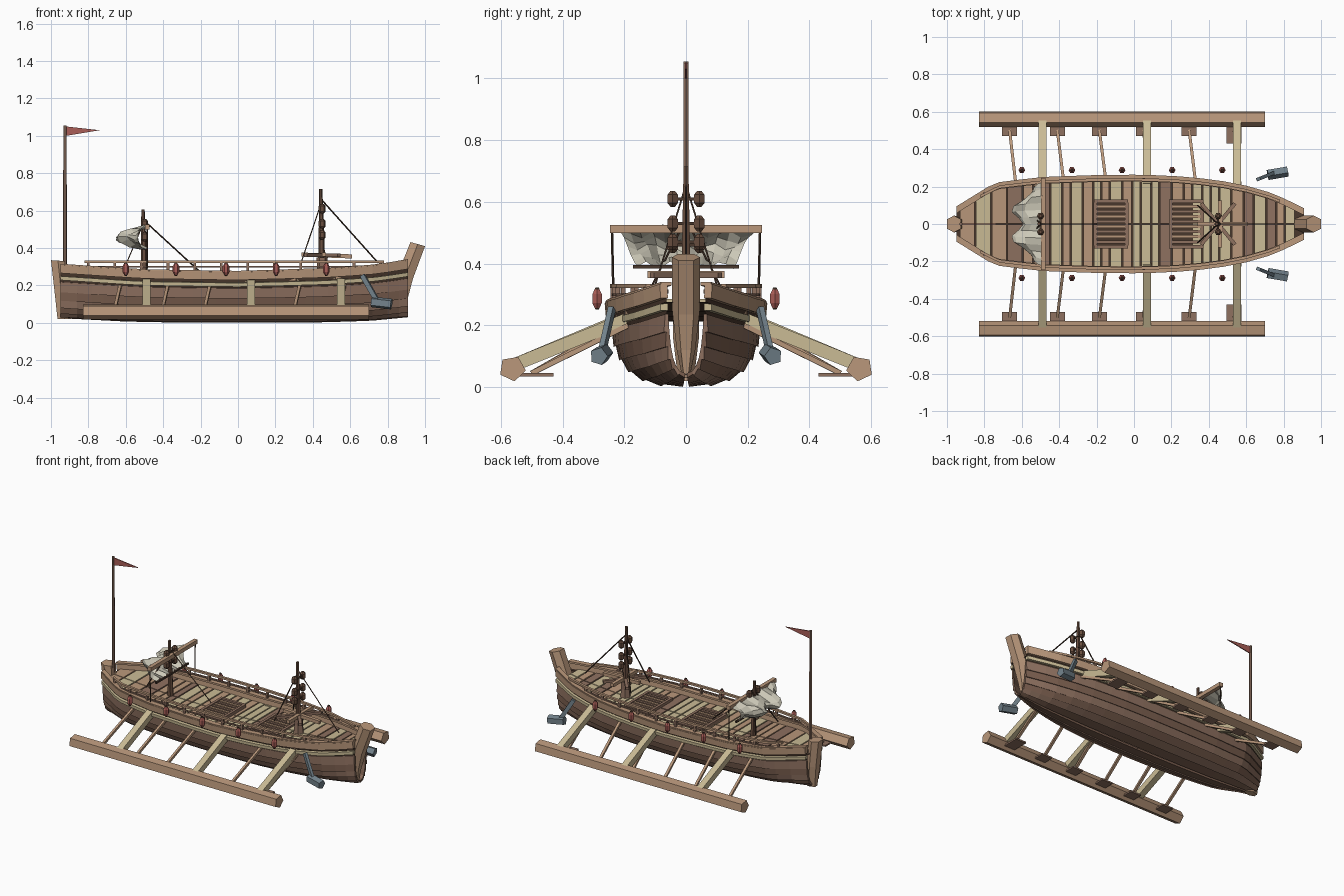
import bpy, bmesh, math, random
from mathutils import Vector as V

random.seed(4)
cube = bpy.data.objects.get("Cube")
if cube:
    bpy.data.objects.remove(cube)

PALETTE = {"tan_wood": "B8967A", "pale_wood": "C9BA94", "brown_wood": "8D7060",
           "hull_wood": "7A5F50", "dark_wood": "4A3A30", "mast_wood": "684F41",
           "red_cloth": "A85E58", "steel": "72818A", "sail_cloth": "CBC7B6"}


def material(name, code):
    lin = [(int(code[i:i + 2], 16) / 255) ** 2.2 for i in (0, 2, 4)] + [1]
    m = bpy.data.materials.new(name)
    m.use_nodes = True
    m.diffuse_color = lin
    m.node_tree.nodes["Principled BSDF"].inputs["Base Color"].default_value = lin
    return m


MATS = {n: material(n, c) for n, c in PALETTE.items()}


class Part:
    """One object gathered from lofted pieces."""

    def __init__(self, name, *mats, mirror=False):
        self.name, self.mats, self.mirror = name, mats, mirror
        self.bm = bmesh.new()

    def loft(self, rings, mat=0, closed=True):
        rows = [[self.bm.verts.new(p) for p in r] for r in rings]
        n = len(rows[0])
        faces = []
        for a, b in zip(rows, rows[1:]):
            for i in range(n if closed else n - 1):
                j = (i + 1) % n
                faces.append(self.bm.faces.new((a[i], a[j], b[j], b[i])))
        if closed:
            faces += [self.bm.faces.new(rows[0]), self.bm.faces.new(rows[-1])]
        for f in faces:
            f.material_index = mat

    def tube(self, a, b, r0, r1=None, n=6, mat=0, size=None):
        """Prism from a to b, or a box with size (width, height)."""
        a, b = V(a), V(b)
        d = (b - a).normalized()
        side = d.cross(V((0, 0, 1)) if abs(d.z) < 0.99 else V((0, 1, 0))).normalized()
        up = side.cross(d)
        r1 = r0 if r1 is None else r1
        if size:
            w, h = size[0] / 2, size[1] / 2
            sec = [(w, h), (-w, h), (-w, -h), (w, -h)]
            r0 = r1 = 1
        else:
            sec = [(math.cos(k * math.tau / n), math.sin(k * math.tau / n)) for k in range(n)]
        self.loft([[p + side * (u * r) + up * (v * r) for u, v in sec]
                   for p, r in ((a, r0), (b, r1))], mat)

    def beam(self, a, b, w, h, mat=0):
        self.tube(a, b, 1, size=(w, h), mat=mat)

    def spindle(self, c, prof, mat=0, n=6):
        self.loft([[V(c) + V((r * math.cos(k * math.tau / n), r * math.sin(k * math.tau / n), z))
                    for k in range(n)] for z, r in prof], mat)

    def done(self):
        bmesh.ops.recalc_face_normals(self.bm, faces=self.bm.faces)
        me = bpy.data.meshes.new(self.name)
        self.bm.to_mesh(me)
        self.bm.free()
        for m in self.mats:
            me.materials.append(MATS[m])
        ob = bpy.data.objects.new(self.name, me)
        bpy.context.collection.objects.link(ob)
        if self.mirror:
            ob.modifiers.new("Mirror", 'MIRROR').use_axis = (False, True, False)
        return ob


def curve(pts):
    def f(x):
        for (a, p), (b, q) in zip(pts, pts[1:]):
            if x <= b:
                return p + (q - p) * max(0, (x - a) / (b - a))
        return pts[-1][1]
    return f


# Hull lines: half breadth, sheer, rocker and section shape
plan = curve([(-.95, .08), (-.78, .185), (-.72, .21), (-.5, .237), (-.2, .248), (.05, .25),
              (.3, .238), (.55, .205), (.75, .148), (.91, .07)])
sheer = curve([(-.95, .31), (-.5, .28), (0, .272), (.5, .288), (.75, .308), (.91, .335)])
rocker = curve([(-.95, .03), (-.6, .012), (-.2, .004), (.3, .004), (.7, .015), (.91, .035)])
sec_y = curve([(0, .04), (.15, .4), (.3, .66), (.45, .82), (.6, .91), (.75, .97), (1, 1)])
sec_z = curve([(0, 0), (.15, .03), (.3, .12), (.45, .28), (.6, .48), (.75, .7), (1, 1)])
STATIONS = [-.95, -.86, -.78, -.72] + [-.6 + .12 * i for i in range(12)] + [.8, .86, .91]


def skin(x, v, off=0.0):
    def pt(t):
        return V((x, plan(x) * sec_y(t), rocker(x) + (sheer(x) - rocker(x)) * sec_z(t)))
    t = pt(min(1, v + .03)) - pt(max(0, v - .03))
    p = pt(v) + V((0, t.z, -t.y)).normalized() * off
    p.y, p.z = max(p.y, .002), max(p.z, .001)
    return p


# Dark inner shell and overlapping strakes
shell = Part("hull_shell", "dark_wood", mirror=True)
shell.loft([[skin(x, v / 12, -.006) for v in range(13)] for x in STATIONS], closed=False)
shell.done()

planks = Part("hull_strakes", "hull_wood", "brown_wood", "pale_wood", "tan_wood", mirror=True)
for v0, v1, out, m in ((0, .12, .005, 0), (.12, .24, .007, 1), (.24, .36, .007, 0), (.36, .48, .008, 1),
                       (.48, .6, .008, 0), (.6, .73, .008, 1), (.76, .82, .014, 2), (.87, 1, .014, 3)):
    top = out if m > 1 else 0
    planks.loft([[skin(x, v0, out), skin(x, v1, top), skin(x, v1, -.01), skin(x, v0, -.01)]
                 for x in STATIONS], m)
planks.done()

# Gunwale cap and slim upper rails on short posts
rail = Part("rails", "tan_wood", "brown_wood", mirror=True)


def strip(xs, zf, inset, w, h, m):
    rail.loft([[V((x, plan(x) - inset + sy * w / 2, zf(x) + sz * h / 2))
                for sy, sz in ((-1, -1), (1, -1), (1, 1), (-1, 1))] for x in xs], m)


strip(STATIONS, sheer, .006, .034, .012, 0)
RAIL = [-.82] + STATIONS[3:-3] + [.78]
strip(RAIL, lambda x: .327, .012, .016, .013, 0)
strip(RAIL, lambda x: max(.3, sheer(x)), .012, .01, .008, 1)
for i in range(12):
    x = -.8 + i * .142
    y = plan(x) - .012
    rail.beam((x, y, sheer(x)), (x, y, .325), .014, .014, 1)
rail.done()

# Deck of crosswise planks with a centre seam
under = Part("under_deck", "dark_wood", mirror=True)
under.loft([[V((x, 0, sheer(x) - .06)), V((x, plan(x) - .004, sheer(x) - .06))] for x in STATIONS], closed=False)
under.done()

deck = Part("deck_planks", "tan_wood", "pale_wood", "brown_wood", mirror=True)
x = -.93
while x < .86:
    w = .085 if x < -.62 else random.choice((.045, .055, .065))
    ends = (x, min(x + w - .008, .89))
    deck.loft([[V((e, y, sheer(e) - d)) for y, d in
                ((.003, .055), (plan(e) - .012, .055), (plan(e) - .012, .04), (.003, .04))]
               for e in ends], random.choice((0, 0, 1, 2)))
    x += w
deck.done()

# Hatch gratings
hatch = Part("hatch_gratings", "brown_wood", "dark_wood", "tan_wood")
for c in (-.123, .28):
    z = .245
    hatch.beam((c - .08, 0, z - .007), (c + .08, 0, z - .007), .24, .008, 1)
    for s in (-1, 1):
        hatch.beam((c - .092, s * .122, z), (c + .092, s * .122, z), .018, .022)
        hatch.beam((c + s * .084, -.115, z), (c + s * .084, .115, z), .018, .022)
    for i in range(8):
        y = -.095 + i * .027
        hatch.beam((c - .08, y, z), (c + .08, y, z), .016, .012, 2 * (i % 2))
hatch.done()

# Stem and stern posts
for name, rings, m in (
        ("stem_post", ((.82, .89, .03, .03, .012), (.84, .905, .12, .12, .03),
                       (.855, .935, .265, .235, .045), (.922, 1.0, .432, .41, .045)), "tan_wood"),
        ("stern_post", ((-.965, -.89, .02, .02, .025), (-.98, -.91, .16, .16, .042),
                        (-1.0, -.925, .335, .33, .045)), "tan_wood")):
    post = Part(name, m)
    post.loft([[V((a, -w * .55, za)), V(((a + b) / 2, -w, (za + zb) / 2)), V((b, -w * .55, zb)),
                V((b, w * .55, zb)), V(((a + b) / 2, w, (za + zb) / 2)), V((a, w * .55, za))]
               for a, b, za, zb, w in rings])
    post.done()

# Flagpole and pennant
pole = Part("flagpole", "brown_wood")
pole.tube((-.925, 0, .28), (-.925, 0, 1.055), .01, .009)
pole.done()
flag = Part("pennant", "red_cloth")
flag.loft([[V((-.92, y, 1.05)), V((-.74, y, 1.03)), V((-.92, y, 1.0))] for y in (-.003, .003)])
flag.done()

# Masts with pulley blocks and stays
BLOCK = ((-.026, .008), (-.014, .019), (.014, .019), (.026, .008))
for name, x, top, levels, stays in (
        ("fore_mast", .45, .715, (.61, .53, .47), ((.75, 0, .32), (.34, .1, .33), (.34, -.1, .33))),
        ("aft_mast", -.5, .605, (.53, .46), ((-.2, 0, .27), (-.6, .12, .31), (-.6, -.12, .31)))):
    mast = Part(name, "mast_wood", "dark_wood")
    mast.tube((x, 0, .23), (x - .008, 0, top), .02, .009)
    for z in levels:
        mast.beam((x, -.04, z), (x, .04, z), .01, .01, 1)
        for s in (-1, 1):
            mast.spindle((x, s * .043, z), BLOCK)
    for end in stays:
        mast.tube((x, 0, top - .06), end, .004, n=4, mat=1)
    mast.done()

# Capstan bars round the fore mast
bars = Part("capstan_bars", "tan_wood", "brown_wood")
bars.beam((.34, 0, .365), (.61, 0, .355), .022, .022)
for dx in (-.09, .09):
    bars.beam((.45 - dx, -.11, .362), (.45 + dx, .11, .362), .02, .018, 1)
bars.beam((.46, -.125, .365), (.46, .125, .365), .022, .022)
bars.spindle((.45, 0, .3), ((-.06, .035), (0, .028), (.05, .03)), 1)
bars.done()

# Yard, lower boom and hanging lines
yard = Part("aft_yard", "tan_wood", "dark_wood")
yard.beam((-.485, -.247, .512), (-.485, .247, .512), .026, .026)
yard.beam((-.49, -.172, .39), (-.49, .172, .39), .012, .012, 1)
for s in (-1, 1):
    yard.tube((-.485, s * .24, .51), (-.485, s * .235, .29), .004, n=4, mat=1)
yard.done()

# Billowing half-furled sail with two lobes
sail = Part("furled_sail", "sail_cloth")
rows = []
for i in range(13):
    u = -1 + i / 6
    lobe = (.62 + .5 * math.sin(math.pi * min(1, abs(u) * 1.15)) ** 2) * (1 - .55 * u * u)
    rows.append([V((-.49 - .165 * lobe * math.sin(math.pi * k / 6) ** .8 if 0 < k < 6 else -.49,
                    u * (.225 - .07 * k / 6),
                    .515 - .12 * k / 6 + .012 * math.sin(i * 2 + k))) for k in range(7)])
sail.loft(rows, closed=False)
sail.done()

# Outrigger floats, arms, thin struts and foot plates
floats = Part("outrigger_floats", "tan_wood", mirror=True)
floats.loft([[V((x, .563 + .044 * math.cos(math.radians(a)), .06 + .042 * math.sin(math.radians(a))))
              for a in range(-100, 260, 72)] for x in (-.83, .7)])
floats.done()
arms = Part("outrigger_arms", "pale_wood", "tan_wood", "brown_wood", mirror=True)
for x in (-.49, .07, .55):
    arms.beam((x, min(.21, plan(x) - .01), .218), (x, .55, .075), .042, .042)
for x in (-.665, -.41, -.185, .05, .295, .535):
    arms.beam((x + .035, plan(x) - .02, .2), (x, .5, .045), .016, .016, 1)
    arms.beam((x - .04, .505, .04), (x + .04, .505, .04), .15 if x > .5 else .07, .01, 2)
arms.done()

# Hanging red lanterns
lamps = Part("lanterns", "red_cloth", "dark_wood", mirror=True)
for i in range(5):
    c = (-.6 + i * .268, .288, .287)
    lamps.spindle(c, ((-.03, .009), (-.014, .018), (.014, .018), (.03, .009)))
    for s in (-1, 1):
        lamps.spindle(c, ((s * .03, .009), (s * .036, .006)), 1)
lamps.done()

# Bow anchors
anchor = Part("bow_anchors", "steel", mirror=True)
anchor.beam((.665, .24, .255), (.745, .272, .115), .018, .026)
anchor.tube((.715, .265, .112), (.82, .283, .1), .03, .03, n=5)
anchor.done()
